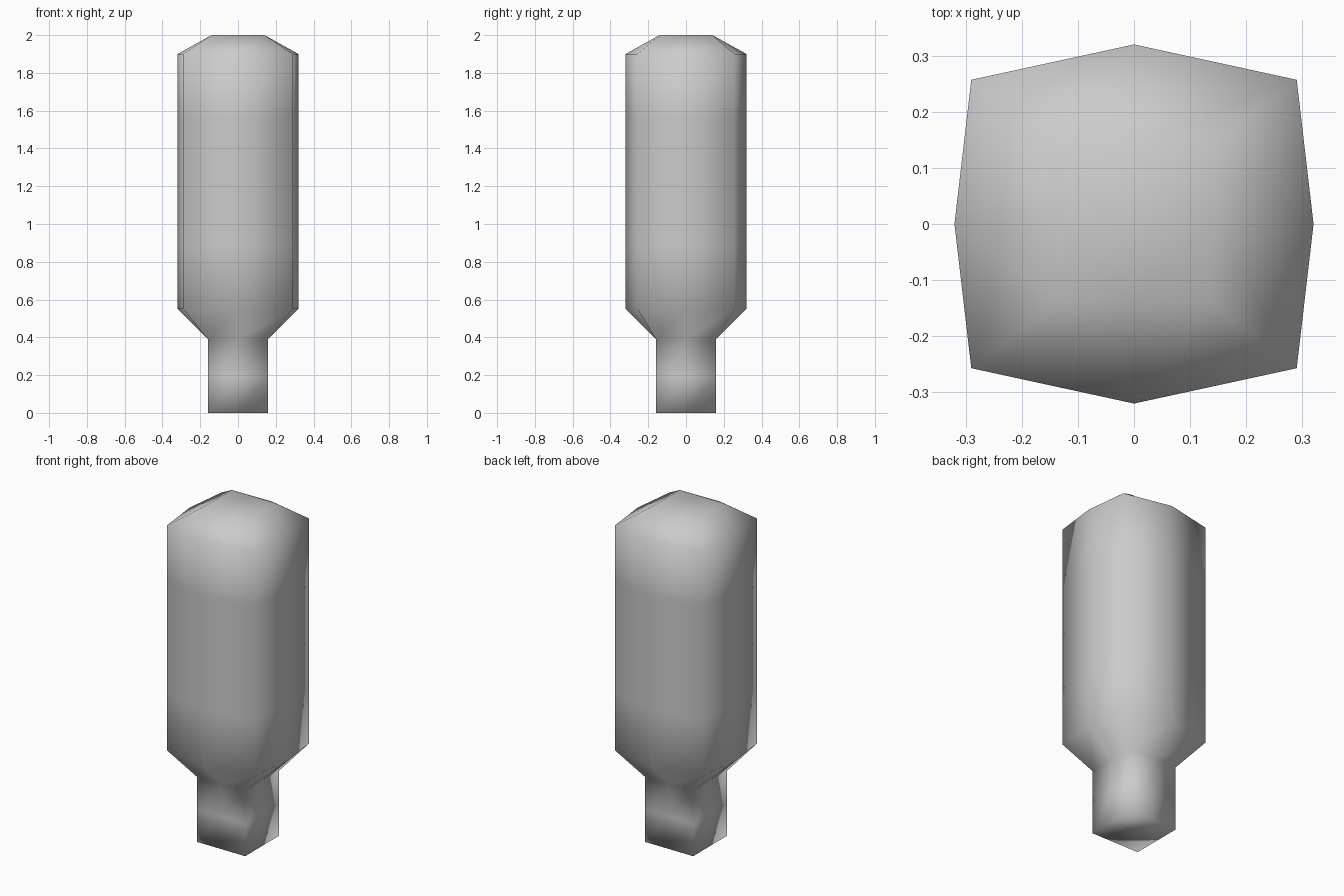
import bpy, bmesh

cube = bpy.data.objects.get("Cube")
if cube:
    bpy.data.objects.remove(cube, do_unlink=True)


def flat_material(name, value):
    mat = bpy.data.materials.new(name)
    mat.use_nodes = True
    colour = (value, value, value, 1)
    mat.diffuse_color = colour
    mat.node_tree.nodes["Principled BSDF"].inputs["Base Color"].default_value = colour
    return mat


def ring(bm, corner_x, corner_y, mid, z):
    """Eight-sided section: four corners with a point between each pair."""
    points = [(corner_x, -corner_y), (mid, 0), (corner_x, corner_y), (0, mid),
              (-corner_x, corner_y), (-mid, 0), (-corner_x, -corner_y), (0, -mid)]
    return [bm.verts.new((x, y, z)) for x, y in points]


def cap(bm, loop, z):
    """Close a square end with four quads around a centre point."""
    centre = bm.verts.new((0, 0, z))
    for i in range(0, 8, 2):
        bm.faces.new((loop[i - 1], loop[i], loop[i + 1], centre))


NECK, TOP = 0.16, 0.14
bm = bmesh.new()

# Square neck
rings = [ring(bm, NECK, NECK, NECK, z) for z in (0, 0.195, 0.39)]
# Bulging body with evenly spaced sections
rings += [ring(bm, 0.29, 0.257, 0.32, 0.55 + 1.35 * i / 4) for i in range(5)]
# Flat square crown
rings.append(ring(bm, TOP, TOP, TOP, 2))

for low, high in zip(rings, rings[1:]):
    for i in range(8):
        j = (i + 1) % 8
        bm.faces.new((low[i], low[j], high[j], high[i]))
cap(bm, rings[0], 0)
cap(bm, rings[-1], 2)
bmesh.ops.recalc_face_normals(bm, faces=bm.faces)
for face in bm.faces:
    face.smooth = True

mesh = bpy.data.meshes.new("necked_body")
bm.to_mesh(mesh)
bm.free()
mesh.materials.append(flat_material("grey", 0.6))
body = bpy.data.objects.new("necked_body", mesh)
bpy.context.collection.objects.link(body)
